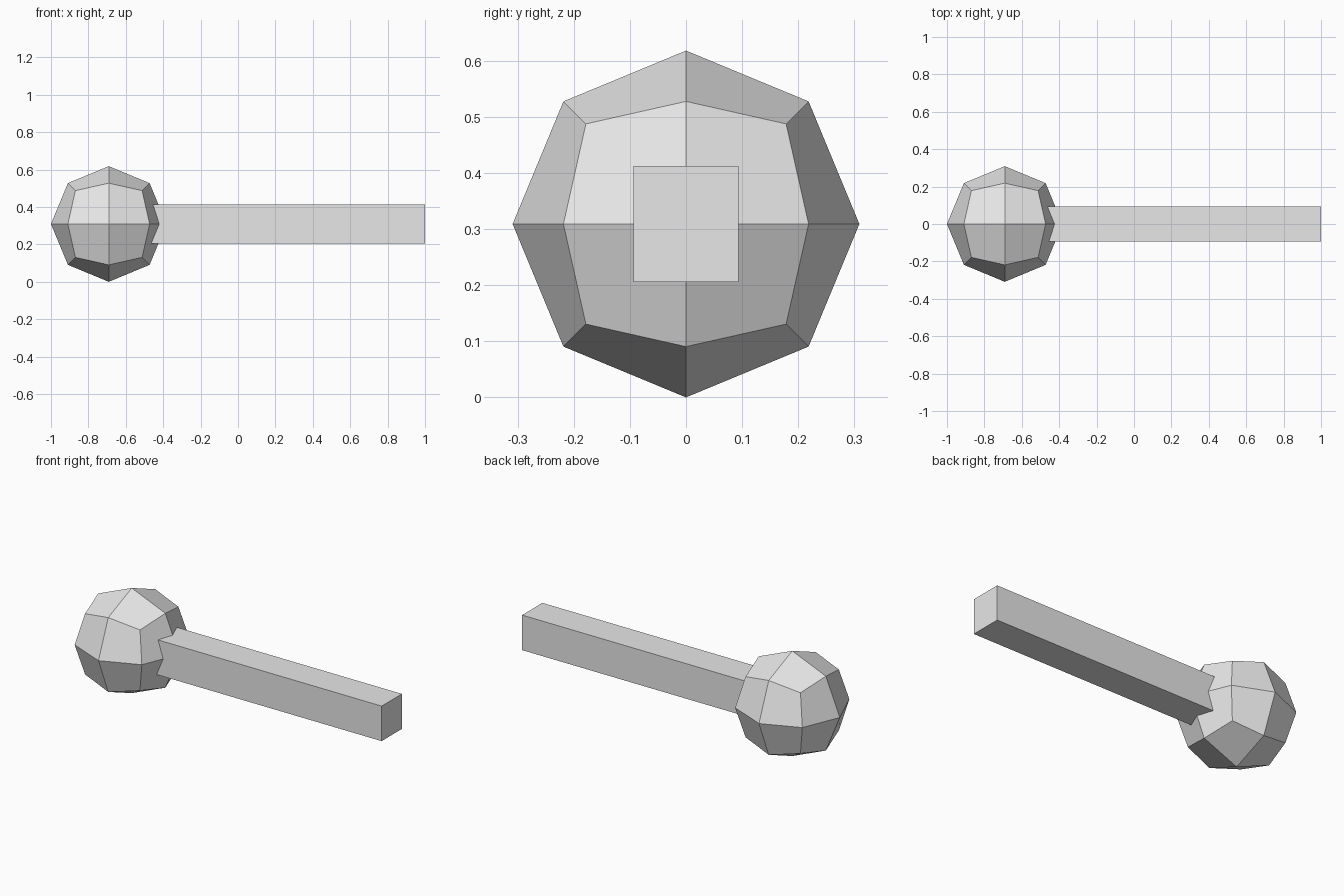
import bpy
import bmesh
from mathutils import Matrix, Vector

default = bpy.data.objects.get("Cube")
if default:
    bpy.data.objects.remove(default, do_unlink=True)

RADIUS = 0.309
BALL_CENTRE = Vector((RADIUS - 1, 0, RADIUS))

# One plain grey for every part
grey = bpy.data.materials.new("light_grey")
grey.use_nodes = True
grey.diffuse_color = (0.8, 0.8, 0.8, 1)
grey.node_tree.nodes["Principled BSDF"].inputs["Base Color"].default_value = grey.diffuse_color


def add_part(name, bm, location):
    mesh = bpy.data.meshes.new(name)
    bm.to_mesh(mesh)
    bm.free()
    mesh.materials.append(grey)
    part = bpy.data.objects.new(name, mesh)
    part.location = location
    bpy.context.collection.objects.link(part)
    return part


# Faceted ball: a cube split once and pushed out to a sphere
bm = bmesh.new()
bmesh.ops.create_cube(bm, size=1)
bmesh.ops.subdivide_edges(bm, edges=bm.edges[:], cuts=1, use_grid_fill=True)
for v in bm.verts:
    v.co = v.co.normalized() * RADIUS
add_part("ball_head", bm, BALL_CENTRE)

# Square bar running from inside the ball to the far end
start, end = -0.6, 1.0
bm = bmesh.new()
bmesh.ops.create_cube(bm, size=1, matrix=Matrix.Diagonal((end - start, 0.188, 0.206, 1)))
add_part("handle_bar", bm, ((start + end) / 2, 0, RADIUS))
